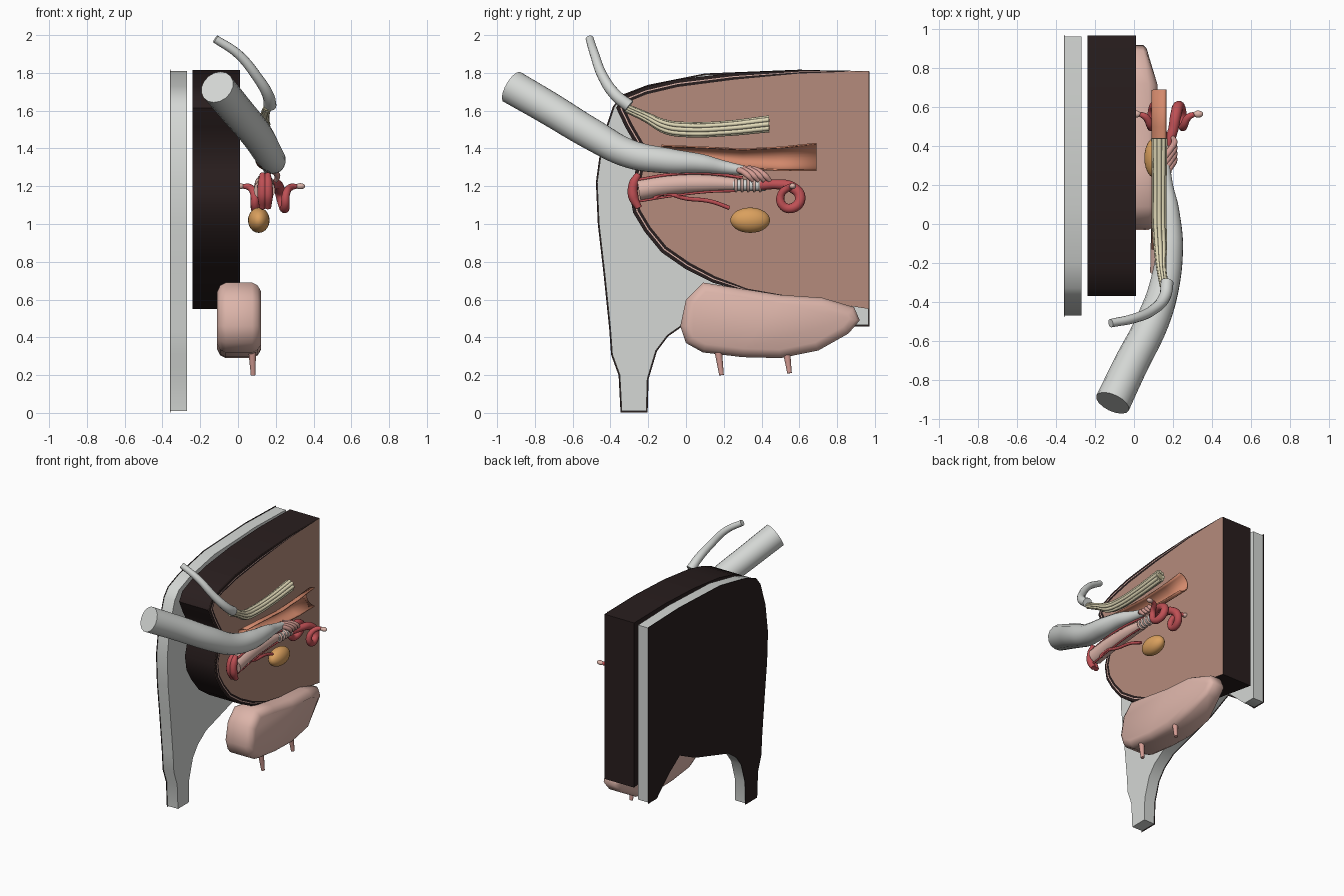
import bpy, bmesh, math
from mathutils import Vector

if "Cube" in bpy.data.objects:
    bpy.data.objects.remove(bpy.data.objects["Cube"])


def material(name, r, g, b):
    m = bpy.data.materials.new(name)
    m.use_nodes = True
    m.diffuse_color = (r, g, b, 1)
    m.node_tree.nodes["Principled BSDF"].inputs["Base Color"].default_value = (r, g, b, 1)
    return m


GREY = material("light grey", .66, .68, .66)
DARK = material("dark hide", .022, .013, .013)
BROWN = material("body brown", .46, .26, .20)
PINK = material("soft pink", .72, .46, .40)
ORANGE = material("amber", .70, .35, .11)
SALMON = material("salmon", .65, .25, .15)
RED = material("tissue red", .52, .08, .09)
CREAM = material("cream", .76, .70, .48)
ROSE = material("rose", .65, .33, .29)
OLIVE = material("olive groove", .42, .38, .23)


def finish(ob, mats, angle):
    for m in mats:
        ob.data.materials.append(m)
    bpy.ops.object.select_all(action='DESELECT')
    ob.select_set(True)
    bpy.context.view_layer.objects.active = ob
    bpy.ops.object.shade_smooth_by_angle(angle=math.radians(angle))
    return ob


def loft(name, rows, mats, closed=True, rule=None):
    """Skin through rows of points; closed rows are capped at both ends."""
    bm = bmesh.new()
    grid = [[bm.verts.new(p) for p in row] for row in rows]
    n = len(rows[0])
    for a, b in zip(grid, grid[1:]):
        for i in range(n if closed else n - 1):
            j = (i + 1) % n
            bm.faces.new((a[i], a[j], b[j], b[i]))
    if closed:
        bm.faces.new(grid[0])
        bm.faces.new(grid[-1])
    bmesh.ops.recalc_face_normals(bm, faces=bm.faces)
    me = bpy.data.meshes.new(name)
    bm.to_mesh(me)
    bm.free()
    ob = bpy.data.objects.new(name, me)
    bpy.context.collection.objects.link(ob)
    finish(ob, mats, 55)
    if rule:
        for f in me.polygons:
            f.material_index = rule(f)
    return ob


def offset(profile, d):
    """Move a counter-clockwise side profile outward by d."""
    out = []
    for i, p in enumerate(profile):
        a, p, b = Vector(profile[i - 1]), Vector(p), Vector(profile[(i + 1) % len(profile)])
        e, f = (p - a).normalized(), (b - p).normalized()
        m = Vector((e.y + f.y, -e.x - f.x)).normalized()
        out.append(p + m * d / max(.6, m.dot(Vector((e.y, -e.x)))))
    return out


def at(x, profile):
    return [(x, p[0], p[1]) for p in profile]


def tube(name, pts, r, mat, sides=4, res=6):
    """Smooth capped tube through (x, y, z, radius factor) points."""
    cu = bpy.data.curves.new(name, 'CURVE')
    cu.dimensions = '3D'
    cu.bevel_depth, cu.bevel_resolution, cu.resolution_u = r, sides, res
    cu.use_fill_caps = True
    sp = cu.splines.new('BEZIER')
    sp.bezier_points.add(len(pts) - 1)
    for bp, p in zip(sp.bezier_points, pts):
        bp.co = p[:3]
        bp.radius = p[3] if len(p) > 3 else 1
        bp.handle_left_type = bp.handle_right_type = 'AUTO'
    ob = bpy.data.objects.new(name, cu)
    bpy.context.collection.objects.link(ob)
    bpy.ops.object.select_all(action='DESELECT')
    ob.select_set(True)
    bpy.context.view_layer.objects.active = ob
    bpy.ops.object.convert(target='MESH')
    return finish(bpy.context.view_layer.objects.active, [mat], 50)


def ellipsoid(name, loc, size, mat):
    bpy.ops.mesh.primitive_uv_sphere_add(segments=24, ring_count=14, location=loc)
    ob = bpy.context.object
    ob.name, ob.scale = name, size
    return finish(ob, [mat], 60)


# Flat backing panel with a leg, dark on its rear side
panel = [(.965, .465), (.965, 1.80), (.6, 1.81), (.1, 1.79), (-.2, 1.73), (-.33, 1.68),
         (-.38, 1.62), (-.44, 1.44), (-.47, 1.22), (-.46, 1.0), (-.43, .74), (-.4, .45),
         (-.39, .31), (-.35, .2), (-.34, .01), (-.21, .01), (-.205, .18), (-.16, .33),
         (-.1, .41), (0, .48), (.2, .54), (.4, .6), (.59, .69), (.72, .6), (.87, .465)]
loft("backing_panel", [at(-.358, panel), at(-.27, panel)], [GREY])
rim = offset(panel, .007)
loft("panel_back_plate", [at(-.36, rim), at(-.358, rim)], [DARK])

# Body block: dark hide around a brown cut face
body = [(.97, .55), (.97, 1.81), (.6, 1.815), (.25, 1.8), (-.05, 1.765), (-.22, 1.725),
        (-.33, 1.68), (-.37, 1.615), (-.32, 1.51), (-.25, 1.39), (-.27, 1.27), (-.3, 1.17),
        (-.28, 1.06), (-.22, .96), (-.13, .85), (0, .76), (.14, .69), (.32, .64), (.65, .6)]
loft("body_block", [at(-.24, body), at(.01, body)], [DARK, BROWN],
     rule=lambda f: int(f.normal.x > .9))


# Cut-edge bands that follow the outline and fade out at both ends
def band(name, start, end, x, mat):
    rows = []
    for d in (start, end):
        row = offset(body, -d)[1:]
        rows.append([(x, *Vector(body[i + 1]).lerp(p, min(1, 2.5 * math.sin(math.pi * i / (len(row) - 1)))))
                     for i, p in enumerate(row)])
    loft(name, rows, [mat], closed=False)


band("hide_edge", 0, .04, .013, DARK)
band("pale_layer", .019, .025, .016, PINK)

# Udder and teats
udder = [(-.03, .46), (0, .37), (.09, .32), (.3, .295), (.5, .29), (.7, .33), (.86, .42),
         (.92, .49), (.89, .56), (.72, .61), (.5, .625), (.28, .66), (.09, .69), (0, .6)]


def slice_at(x, d):
    return [(.005 + (x - .005) * (.6 if p[0] > .83 else 1), p[0], p[1]) for p in offset(udder, d)]


loft("udder", [slice_at(-.11, -.045), slice_at(-.095, -.015), slice_at(-.065, 0),
               slice_at(.075, 0), slice_at(.105, -.015), slice_at(.122, -.045)], [PINK])
for name, y, z in (("rear_teat", .18, .2), ("front_teat", .54, .21)):
    tube(name, [(.075, y - .01, z + .13, 1.3), (.08, y + .008, z, .8)], .016, ROSE)

# Gloved arm, and the narrow tail-like tube above it
tube("gloved_arm", [(-.11, -.92, 1.725, 1.08), (-.02, -.73, 1.615, 1.05), (.1, -.49, 1.47, 1),
                    (.16, -.3, 1.372, .9), (.185, -.1, 1.335, .8), (.18, .08, 1.32, .6),
                    (.165, .2, 1.30, .42), (.16, .3, 1.285, .3)], .085, GREY, 6)
tube("upper_tube", [(-.12, -.51, 1.98, .8), (0, -.485, 1.9, .9), (.1, -.44, 1.78, 1),
                    (.16, -.37, 1.68, 1.15), (.17, -.3, 1.625, 1.25)], .027, GREY)

# Folded cream canal: a grooved core ringed by ridges
canal = [(.155, -.32, 1.615, .6), (.14, -.22, 1.57, .7), (.135, -.11, 1.515, .95),
         (.13, 0, 1.5, 1), (.13, .2, 1.505, 1), (.13, .44, 1.53, 1.1)]
tube("canal_core", canal, .028, OLIVE)
for i in range(8):
    a = math.tau * i / 8
    tube("canal_ridge", [(x + .026 * r * math.cos(a), y, z + .029 * r * math.sin(a), r)
                         for x, y, z, r in canal], .0118, CREAM, 2)

# Open half-pipe, hollow side facing outward
pipe = []
for y, z, r in ((-.13, 1.385, .035), (.1, 1.365, .045), (.3, 1.345, .055), (.5, 1.345, .065), (.69, 1.355, .075)):
    pipe.append([(.165 - .075 * math.sin(t), y, z + r * math.cos(t))
                 for t in (math.pi * k / 12 for k in range(13))])
half_pipe = loft("half_pipe", pipe, [SALMON], closed=False)
wall = half_pipe.modifiers.new("wall", 'SOLIDIFY')
wall.thickness = .008

# Birth canal: pink passage with red borders
tube("passage", [(.14, -.25, 1.18, .95), (.14, -.1, 1.205, .9), (.14, .1, 1.215, .78),
                 (.14, .27, 1.21, .55)], .06, PINK, 5)
tube("passage_top_edge", [(.16, -.25, 1.235), (.16, -.06, 1.265), (.16, .15, 1.265), (.16, .3, 1.245)], .008, RED)
tube("passage_low_edge", [(.16, -.25, 1.12), (.16, -.06, 1.15), (.16, .12, 1.17), (.16, .27, 1.175)], .006, RED)
for x in (.13, .158):
    tube("opening_lip", [(x, -.25, 1.265, .6), (x, -.275, 1.22, 1), (x, -.28, 1.15, 1.1), (x, -.25, 1.085, .7)], .025, RED)
tube("lower_duct", [(.16, -.17, 1.135), (.16, -.13, 1.16), (.15, 0, 1.135), (.14, .13, 1.12), (.13, .23, 1.085)], .011, RED)

# Ringed neck held by the fingers
tube("neck", [(.15, .25, 1.205), (.16, .42, 1.205)], .03, GREY)
for i in range(5):
    y = .265 + i * .032
    bpy.ops.mesh.primitive_torus_add(major_segments=20, minor_segments=8, major_radius=.03,
                                     minor_radius=.008, location=(.155, y, 1.205),
                                     rotation=(math.pi / 2, 0, 0))
    bpy.context.object.name = "neck_ring"
    finish(bpy.context.object, [PINK], 60)
for i in range(4):
    y = .24 + i * .03
    tube("finger", [(.15, y, 1.295), (.185, y + .05, 1.282), (.208, y + .09, 1.255),
                    (.2, y + .115, 1.228, .7)], .016, ROSE)

# Paired curled horns with a small gland at each tip
horn = [(0, .4, 1.205, 1), (.03, .48, 1.21, 1), (.045, .56, 1.195, 1.1), (.06, .605, 1.14, 1.1),
        (.075, .565, 1.085, 1), (.08, .51, 1.1, .9), (.085, .505, 1.16, .8),
        (.11, .55, 1.195, .7), (.14, .565, 1.2, .5)]
for side, label in ((1, "left"), (-1, "right")):
    tube(label + "_horn", [(.17 + side * x, y, z, r) for x, y, z, r in horn], .026, RED)
    ellipsoid(label + "_gland", (.17 + side * .16, .565, 1.2), (.026, .018, .016), PINK)

# Bladder
ellipsoid("bladder", (.11, .34, 1.02), (.057, .105, .067), ORANGE)
